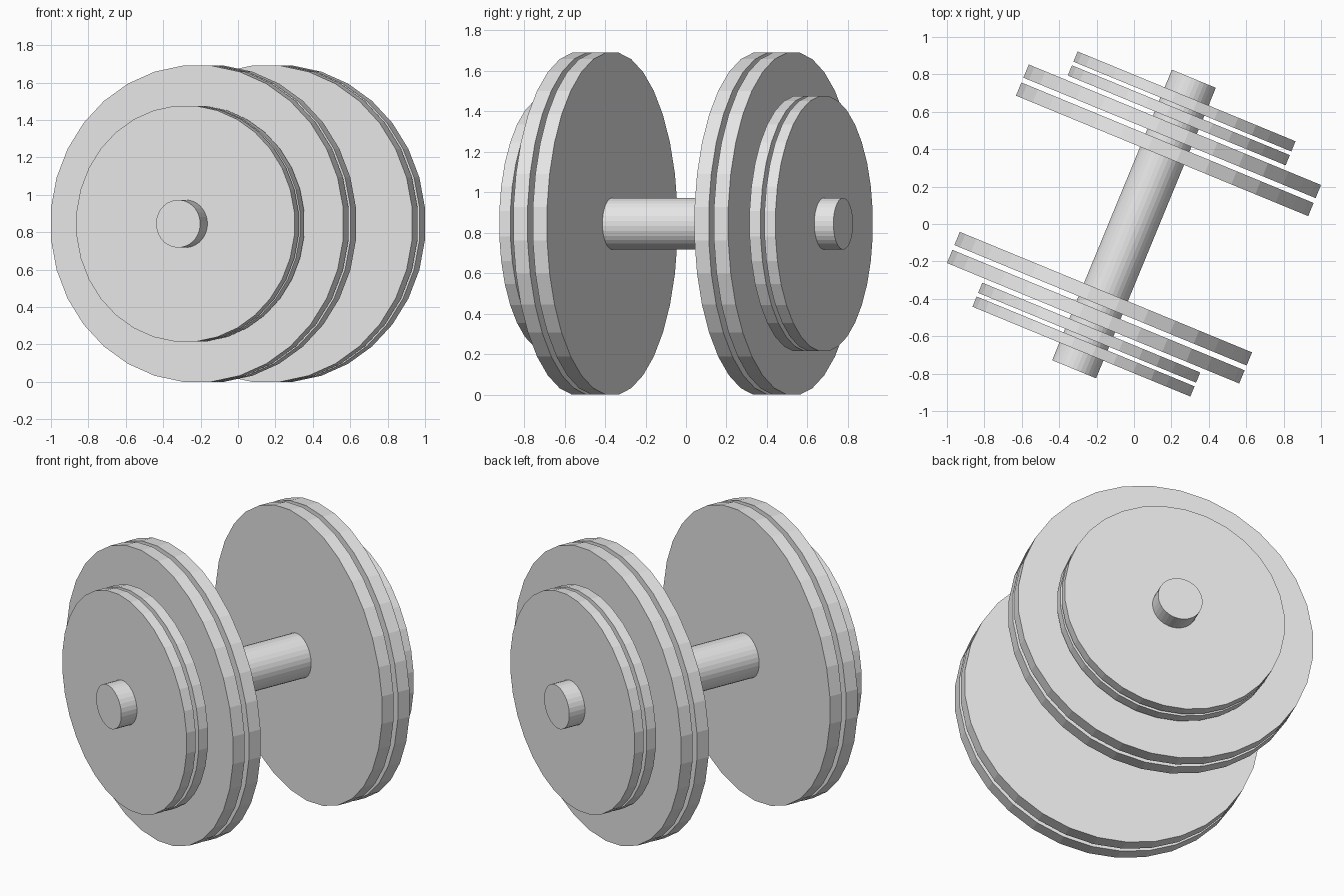
import bpy
import bmesh
import math
from mathutils import Matrix

if "Cube" in bpy.data.objects:
    bpy.data.objects.remove(bpy.data.objects["Cube"])

SEGMENTS = 32
CENTRE_Z = 0.845
# Lying cylinder frame: local z becomes the bar axis, turned in plan
FRAME = (Matrix.Translation((0, 0, CENTRE_Z))
         @ Matrix.Rotation(math.radians(-22.4), 4, 'Z')
         @ Matrix.Rotation(math.radians(-90), 4, 'X'))

metal = bpy.data.materials.new("light_grey")
metal.diffuse_color = (0.8, 0.8, 0.8, 1)
metal.use_nodes = True
metal.node_tree.nodes["Principled BSDF"].inputs["Base Color"].default_value = metal.diffuse_color


def disc(name, half_height, start, end):
    """Flat-sided cylinder along the bar axis from start to end, flat side up."""
    radius = half_height / math.cos(math.pi / SEGMENTS)
    place = (FRAME @ Matrix.Translation((0, 0, (start + end) / 2))
             @ Matrix.Rotation(math.pi / SEGMENTS, 4, 'Z'))
    bm = bmesh.new()
    bmesh.ops.create_cone(bm, cap_ends=True, segments=SEGMENTS,
                          radius1=radius, radius2=radius,
                          depth=abs(end - start), matrix=place)
    bmesh.ops.recalc_face_normals(bm, faces=bm.faces)
    mesh = bpy.data.meshes.new(name)
    bm.to_mesh(mesh)
    bm.free()
    mesh.materials.append(metal)
    obj = bpy.data.objects.new(name, mesh)
    bpy.context.collection.objects.link(obj)
    return obj


# Handle bar
disc("handle_bar", 0.127, -0.84, 0.84)

# Weight plates: name, radius, inner and outer distance along the bar
PLATES = [
    ("large_plate_inner", 0.845, 0.394, 0.470),
    ("large_plate_outer", 0.845, 0.498, 0.574),
    ("small_plate_inner", 0.630, 0.599, 0.658),
    ("small_plate_outer", 0.630, 0.679, 0.738),
]
for end_name, side in (("front", -1), ("back", 1)):
    for name, radius, inner, outer in PLATES:
        disc(f"{end_name}_{name}", radius, side * inner, side * outer)
